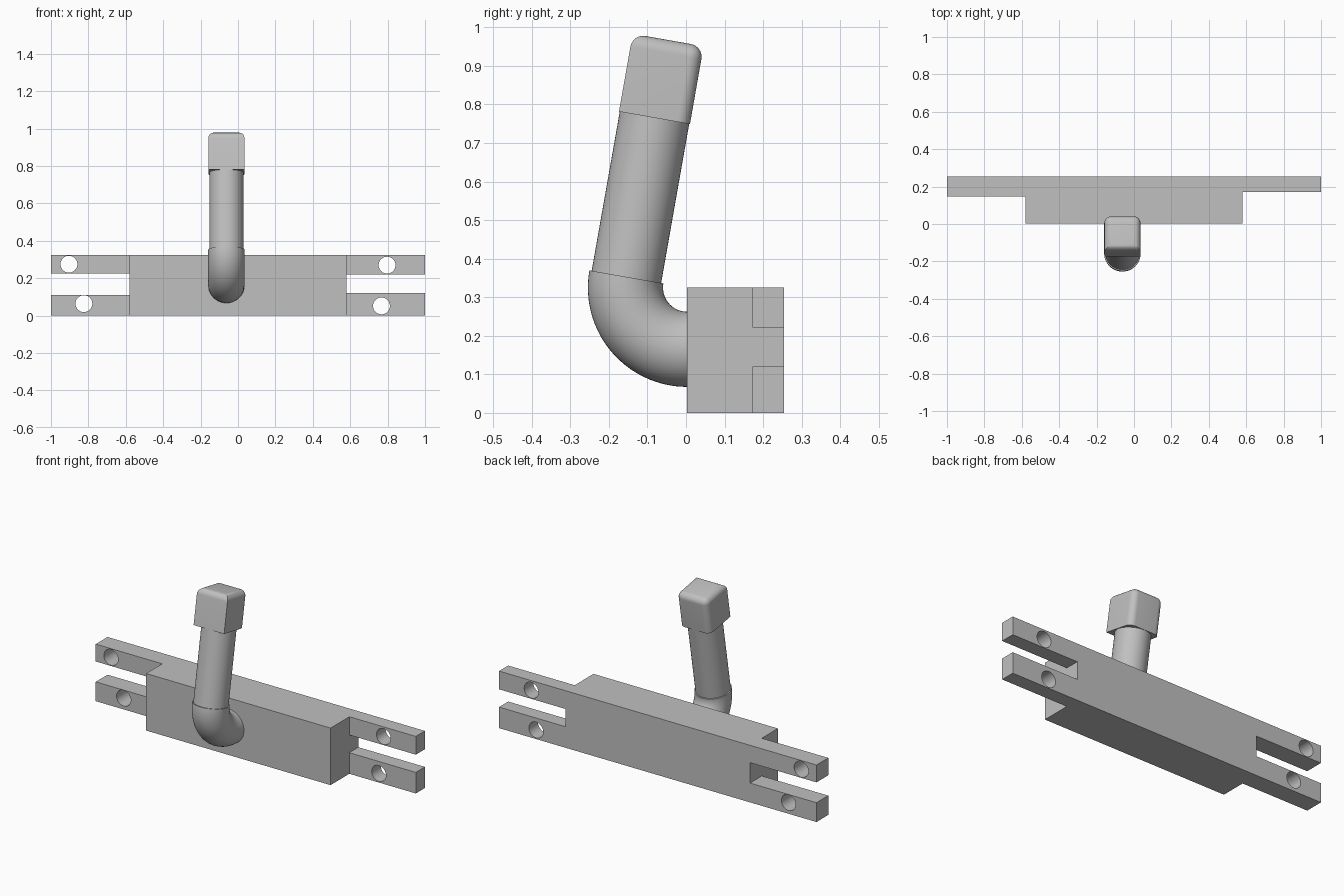
import bpy, bmesh
from math import radians, sin, cos, pi
from mathutils import Matrix, Vector

if "Cube" in bpy.data.objects:
    bpy.data.objects.remove(bpy.data.objects["Cube"])

grey = bpy.data.materials.new("plain grey")
grey.use_nodes = True
COLOUR = (0.53, 0.53, 0.53, 1)
grey.diffuse_color = COLOUR
grey.node_tree.nodes["Principled BSDF"].inputs["Base Color"].default_value = COLOUR


def make(name, bm, smooth=False):
    """Turn a bmesh into a grey object."""
    bmesh.ops.recalc_face_normals(bm, faces=bm.faces)
    mesh = bpy.data.meshes.new(name)
    bm.to_mesh(mesh)
    bm.free()
    mesh.materials.append(grey)
    ob = bpy.data.objects.new(name, mesh)
    bpy.context.collection.objects.link(ob)
    if smooth:
        smooth_shade(ob)
    return ob


def smooth_shade(ob):
    bpy.ops.object.select_all(action='DESELECT')
    ob.select_set(True)
    bpy.context.view_layer.objects.active = ob
    bpy.ops.object.shade_smooth_by_angle(angle=radians(35))


def box(bm, x, y, z):
    """Add a box given its (low, high) range on each axis."""
    lo, hi = Vector((x[0], y[0], z[0])), Vector((x[1], y[1], z[1]))
    mat = Matrix.Translation((lo + hi) / 2) @ Matrix.Diagonal((*(hi - lo), 1))
    return bmesh.ops.create_cube(bm, size=1, matrix=mat)["verts"]


def cylinder(bm, r, depth, mat):
    bmesh.ops.create_cone(bm, cap_ends=True, segments=48, radius1=r, radius2=r,
                          depth=depth, matrix=mat)


def cut(target, bm):
    """Subtract a bmesh from an object and discard the cutter."""
    cutter = make("cutter", bm)
    cutter.hide_render = True
    mod = target.modifiers.new("cut", 'BOOLEAN')
    mod.operation = 'DIFFERENCE'
    mod.solver = 'EXACT'
    mod.object = cutter
    bpy.context.view_layer.objects.active = target
    bpy.ops.object.modifier_apply(modifier=mod.name)
    bpy.data.objects.remove(cutter)


FRONT, BACK, TOP = 0.003, 0.254, 0.325
SHOULDER = 0.581

# Mounting block with two forked ends
bm = bmesh.new()
box(bm, (-1, 1), (FRONT, BACK), (0, TOP))
block = make("mounting_block", bm)
# side, front of the tabs, gap between the tabs, hole centres
ends = [(-1, 0.148, (0.11, 0.226), [(-0.904, 0.275), (-0.824, 0.064)]),
        (1, 0.172, (0.12, 0.221), [(0.797, 0.27), (0.767, 0.052)])]
for side, tab_front, gap, holes in ends:
    span = sorted((side * SHOULDER, side * 1.1))
    bm = bmesh.new()
    box(bm, span, (-0.1, tab_front), (-0.1, 0.5))
    cut(block, bm)
    bm = bmesh.new()
    box(bm, span, (-0.1, 0.4), gap)
    cut(block, bm)
    bm = bmesh.new()
    for x, z in holes:
        cylinder(bm, 0.045, 1, Matrix.Translation((x, 0.2, z)) @ Matrix.Rotation(pi / 2, 4, 'X'))
    cut(block, bm)
smooth_shade(block)

# Bent elbow: a disc spun around the bend axis
HANDLE_X, BEND, TILT = -0.062, 0.16, radians(10)
pivot = Vector((HANDLE_X, FRONT, TOP))
bm = bmesh.new()
disc = Matrix.Translation(pivot - Vector((0, 0, BEND))) @ Matrix.Rotation(pi / 2, 4, 'X')
bmesh.ops.create_circle(bm, cap_ends=True, segments=48, radius=0.0975, matrix=disc)
start = bm.faces[:]
bmesh.ops.spin(bm, geom=bm.verts[:] + bm.edges[:] + start, cent=pivot, axis=(1, 0, 0),
               angle=-(pi / 2 + TILT), steps=32, use_duplicate=False)
make("handle_elbow", bm, True)

# Frame along the tilted handle, starting at the end of the elbow
elbow_end = pivot + Vector((0, -BEND * cos(TILT), BEND * sin(TILT)))
frame = Matrix.Translation(elbow_end) @ Matrix.Rotation(-TILT, 4, 'X')
LENGTH, CAP = 0.419, 0.205

# Straight handle tube
bm = bmesh.new()
cylinder(bm, 0.0915, LENGTH, frame @ Matrix.Translation((0, 0, LENGTH / 2)))
make("handle_tube", bm, True)

# Squared cap, rounded on its top and rear edges
bm = bmesh.new()
box(bm, (-0.096, 0.096), (-0.0935, 0.0935), (LENGTH, LENGTH + CAP))
rounded = [e for e in bm.edges
           if all(v.co.z > LENGTH + 0.1 for v in e.verts)
           or (all(v.co.y > 0 for v in e.verts)
               and abs(e.verts[0].co.z - e.verts[1].co.z) > 0.1)]
bmesh.ops.bevel(bm, geom=rounded, offset=0.034, segments=8, profile=0.5, affect='EDGES')
bm.transform(frame)
make("handle_cap", bm, True)
